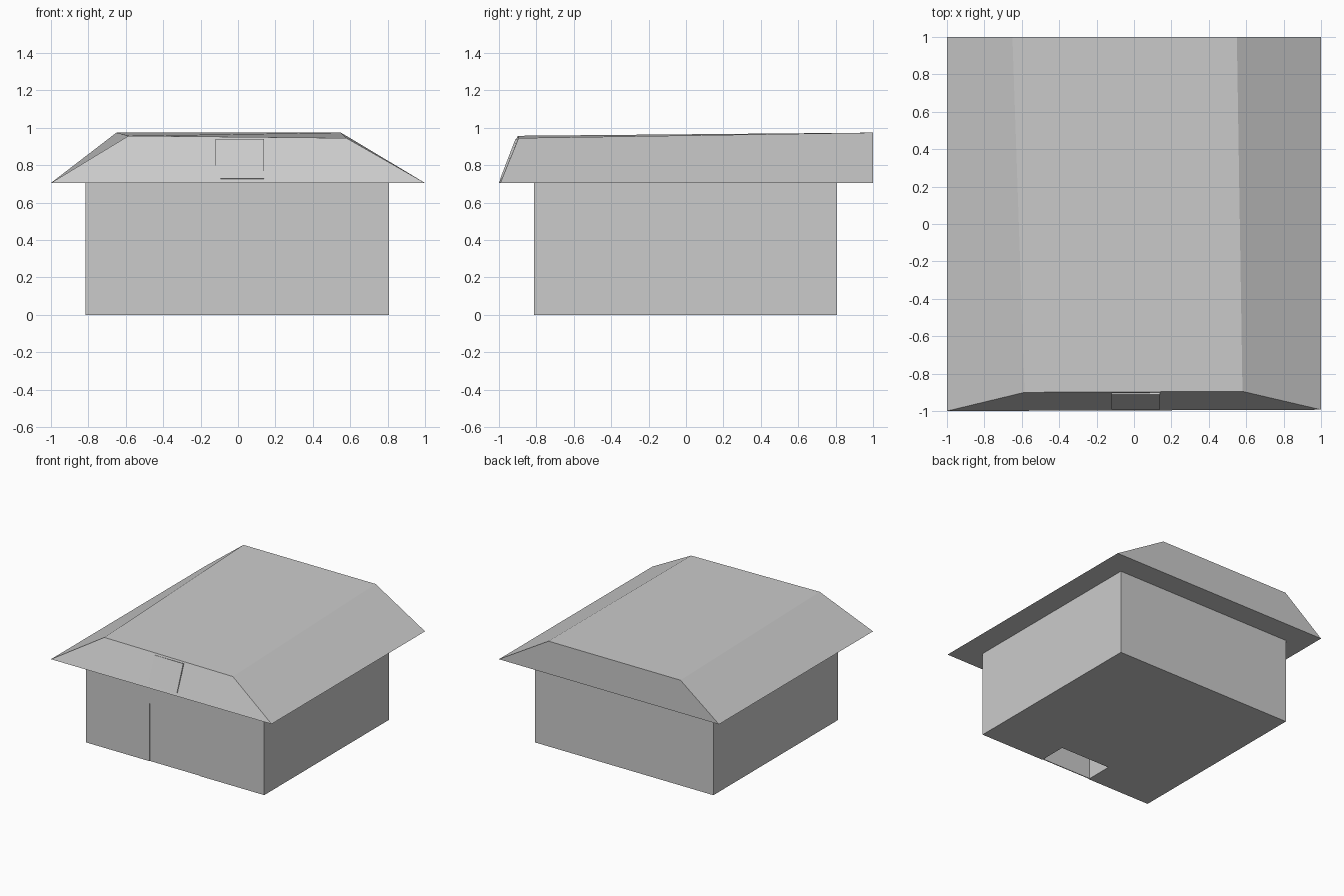
import bpy, bmesh
from mathutils import Vector

if "Cube" in bpy.data.objects:
    bpy.data.objects.remove(bpy.data.objects["Cube"])


def mesh_object(name, verts, faces):
    me = bpy.data.meshes.new(name)
    me.from_pydata(verts, [], faces)
    bm = bmesh.new()
    bm.from_mesh(me)
    bmesh.ops.recalc_face_normals(bm, faces=bm.faces)
    bm.to_mesh(me)
    bm.free()
    ob = bpy.data.objects.new(name, me)
    bpy.context.collection.objects.link(ob)
    return ob


BOX = [(0, 3, 2, 1), (4, 5, 6, 7), (0, 1, 5, 4),
       (1, 2, 6, 5), (2, 3, 7, 6), (3, 0, 4, 7)]


def box(name, x0, x1, y0, y1, z0, z1):
    ring = [(x0, y0), (x1, y0), (x1, y1), (x0, y1)]
    return mesh_object(name, [(x, y, z) for z in (z0, z1) for x, y in ring], BOX)


# walls with a doorway hollow that is open underneath
walls = box("walls", -0.815, 0.807, -0.812, 0.808, 0, 0.706)
cutter = box("doorway_cutter", -0.235, 0.22, -1.0, -0.58, -0.2, 0.475)
cutter.hide_render = True
cutter.hide_viewport = True
cut = walls.modifiers.new("doorway", 'BOOLEAN')
cut.operation = 'DIFFERENCE'
cut.solver = 'EXACT'
cut.object = cutter

# thin door panel, barely recessed in the wall
box("door", -0.235, 0.22, -0.807, -0.80, 0, 0.475)

# slightly crooked hipped roof, upright at the back
eave = [(-1, -1, 0.705), (1, -0.993, 0.705), (1, 1, 0.705), (-1, 1, 0.705)]
top = [(-0.585, -0.9, 0.957), (0.58, -0.895, 0.945),
       (0.55, 1, 0.974), (-0.65, 1, 0.974)]
mesh_object("roof", eave + top, BOX)

# hatch panel lying flush on the front slope
low, high = Vector((0, -0.989, 0.728)), Vector((0, -0.908, 0.939))
out = Vector((0, -0.93, 0.36))
corners = [Vector((x, 0, 0)) + p for x, p in
           ((-0.12, low), (0.14, low), (0.14, high), (-0.12, high))]
mesh_object("roof_hatch", [c - out * 0.02 for c in corners] + [c + out * 0.004 for c in corners], BOX)
